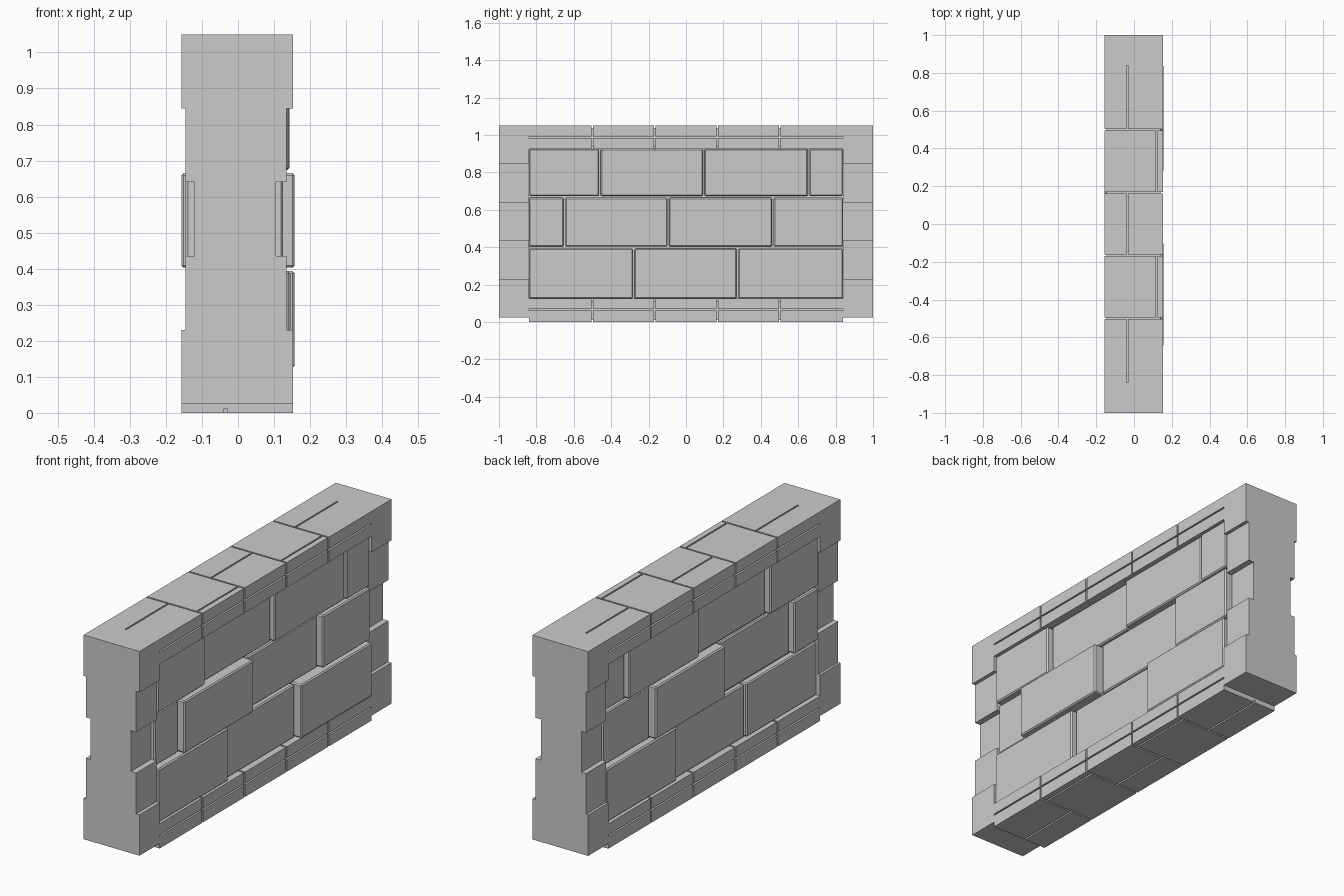
import bpy

cube = bpy.data.objects.get("Cube")
if cube:
    bpy.data.objects.remove(cube, do_unlink=True)

stone = bpy.data.materials.new("stone_grey")
stone.use_nodes = True
GREY = (0.6, 0.6, 0.6, 1)
stone.diffuse_color = GREY
stone.node_tree.nodes["Principled BSDF"].inputs["Base Color"].default_value = GREY


def block(name, x, y, z, bevel=0):
    """Box spanning the given (low, high) ranges, with optional chamfered edges."""
    lo, hi = zip(x, y, z)
    verts = [(a, b, c) for a in (lo[0], hi[0]) for b in (lo[1], hi[1]) for c in (lo[2], hi[2])]
    faces = [(0, 1, 3, 2), (4, 6, 7, 5), (0, 4, 5, 1), (2, 3, 7, 6), (0, 2, 6, 4), (1, 5, 7, 3)]
    mesh = bpy.data.meshes.new(name)
    mesh.from_pydata(verts, [], faces)
    mesh.materials.append(stone)
    obj = bpy.data.objects.new(name, mesh)
    bpy.context.collection.objects.link(obj)
    if bevel:
        mod = obj.modifiers.new("chamfer", "BEVEL")
        mod.width = bevel
        mod.segments = 1
    return obj


LEFT, RIGHT = 0.153, -0.157   # flush side faces
END = 0.84                    # where the corner stones begin
TOP = 1.05
GAP = 0.004                   # half a mortar joint

# Mortar behind the brick courses
block("wall_core", (-0.105, 0.1), (-END, END), (0.1, 0.95))

# Three running-bond courses; each brick has its own depth on both sides
courses = [
    ("lower", 0.125, 0.393, (-END, -0.28, 0.275, END),
     ((-0.138, 0.145), (-0.13, 0.125), (-0.145, 0.157))),
    ("middle", 0.403, 0.665, (-END, -0.65, -0.095, 0.465, END),
     ((-0.145, 0.125), (-0.12, 0.157), (-0.157, 0.118), (-0.125, 0.145))),
    ("upper", 0.674, 0.925, (-END, -0.46, 0.095, 0.655, END),
     ((-0.145, 0.142), (-0.12, 0.118), (-0.142, 0.136), (-0.122, 0.143))),
]
for name, low, high, joints, depths in courses:
    for i, depth in enumerate(depths):
        y0 = joints[i] + (GAP if i else 0)
        y1 = joints[i + 1] - (GAP if i < len(depths) - 1 else 0)
        block(f"{name}_brick_{i + 1}", depth, (y0, y1), (low, high), 0.006)

# Corner stones stacked at both ends, stepping in toward mid height
quoins = [(0.025, 0.23, RIGHT, LEFT), (0.23, 0.435, -0.145, 0.135),
          (0.435, 0.64, -0.12, 0.105), (0.64, 0.845, -0.145, 0.135),
          (0.845, TOP, RIGHT, LEFT)]
for end, span in (("front", (-1, -END)), ("back", (END, 1))):
    for i, (low, high, x0, x1) in enumerate(quoins):
        block(f"{end}_corner_stone_{i + 1}", (x0, x1), span, (low, high))

# Coping and footing: five bays, two layers, thin grooves over a mortar core
bays = (-END, -0.5, -1 / 6, 1 / 6, 0.5, END)
for name, base, split, top in (("footing", 0, 0.065, 0.125), ("coping", 0.925, 0.988, TOP)):
    block(f"{name}_core", (RIGHT + 0.012, LEFT - 0.012), (-END, END),
          (base + 0.012, top - 0.012))
    for i in range(5):
        span = (bays[i] + (GAP if i else 0), bays[i + 1] - (GAP if i < 4 else 0))
        seam = 0.12 if i % 2 else -0.035
        layers = [(base, split - GAP), (split + GAP, top)]
        outer = layers[1] if name == "coping" else layers[0]
        inner = layers[0] if name == "coping" else layers[1]
        block(f"{name}_inner_{i + 1}", (RIGHT, LEFT), span, inner)
        block(f"{name}_outer_right_{i + 1}", (RIGHT, seam - GAP), span, outer)
        block(f"{name}_outer_left_{i + 1}", (seam + GAP, LEFT), span, outer)
